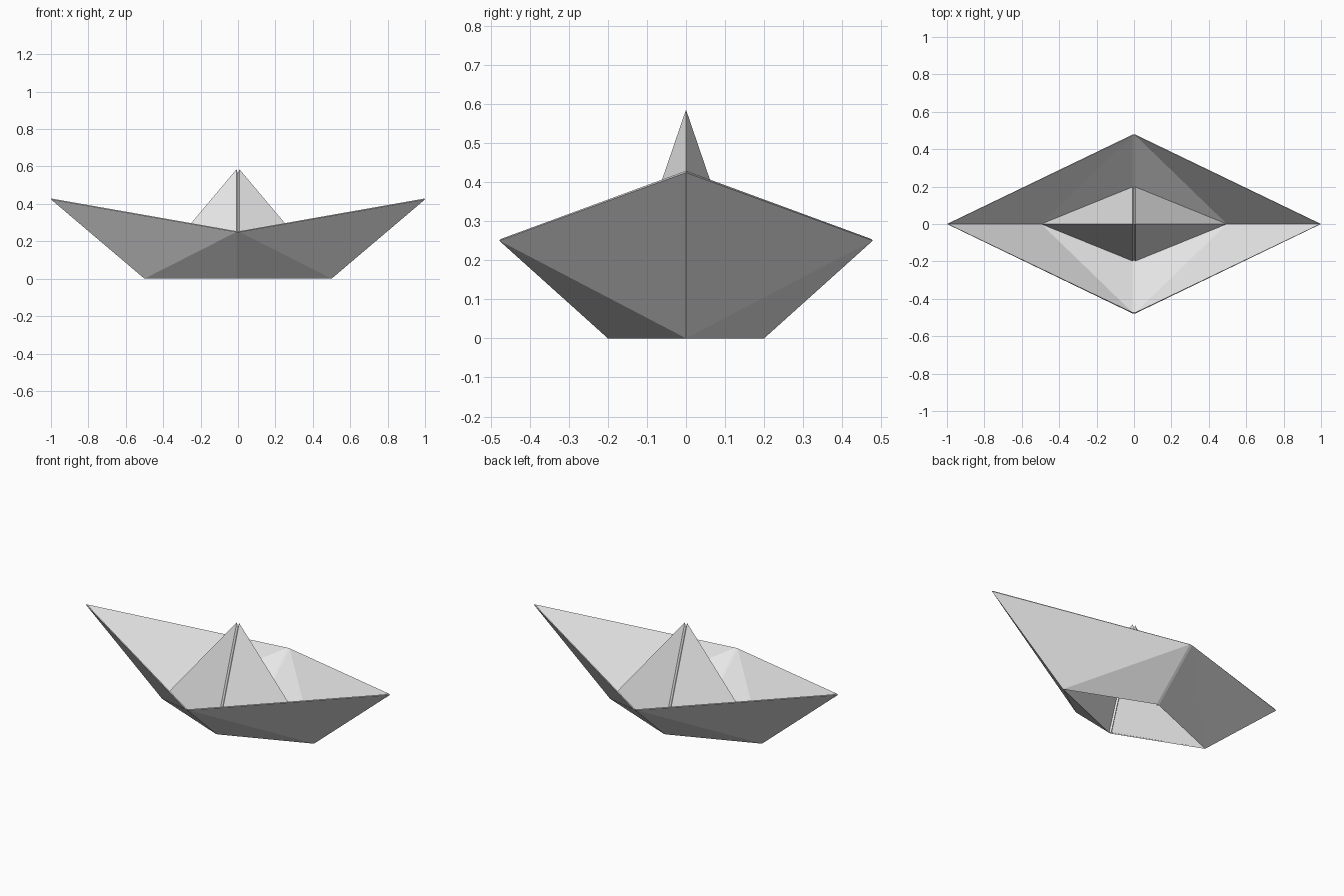
import bpy
import bmesh
from mathutils import Vector

cube = bpy.data.objects.get("Cube")
if cube:
    bpy.data.objects.remove(cube, do_unlink=True)

# One plain paper colour
paper = bpy.data.materials.new("white_paper")
paper.use_nodes = True
paper.diffuse_color = (0.8, 0.8, 0.8, 1)
paper.node_tree.nodes["Principled BSDF"].inputs["Base Color"].default_value = (0.8, 0.8, 0.8, 1)

CREASE = 0.008   # half width of the centre fold


def folded_sheet(name, panels, thickness=0):
    """Repeat panels given for the +x, -y quarter in all four quarters."""
    bm = bmesh.new()
    for sx in (1, -1):
        for sy in (1, -1):
            for panel in panels:
                face = bm.faces.new([bm.verts.new((x * sx, y * sy, z)) for x, y, z in panel])
                face.normal_update()
                centre = face.calc_center_median()
                if face.normal.dot(Vector((centre.x, centre.y, 0))) < 0:
                    face.normal_flip()
    bmesh.ops.remove_doubles(bm, verts=bm.verts[:], dist=0.0005)
    mesh = bpy.data.meshes.new(name)
    bm.to_mesh(mesh)
    bm.free()
    mesh.materials.append(paper)
    obj = bpy.data.objects.new(name, mesh)
    bpy.context.collection.objects.link(obj)
    if thickness:
        solid = obj.modifiers.new("paper_thickness", 'SOLIDIFY')
        solid.thickness = thickness
        solid.offset = -1
    return obj


# Fold points shared by the hull and the sail
bow = (1, 0, 0.424)
keel = (0.5, 0, 0)
rim, rim_mid = (CREASE, -0.478, 0.25), (0, -0.478, 0.25)
base, base_mid = (CREASE, -0.2, 0), (0, -0.2, 0)
peak = (CREASE, 0, 0.585)

# Hull: end panel, side panel and the narrow centre fold
folded_sheet("hull", [
    (bow, rim, keel),
    (rim, base, keel),
    (rim, rim_mid, base_mid, base),
], thickness=0.006)

# Sail: open-bottomed peak with a shallow groove down its middle
groove_top, groove_base = (0, 0, 0.56), (0, -0.191, 0)
folded_sheet("sail", [
    (keel, base, peak),
    (base, groove_base, groove_top, peak),
])
